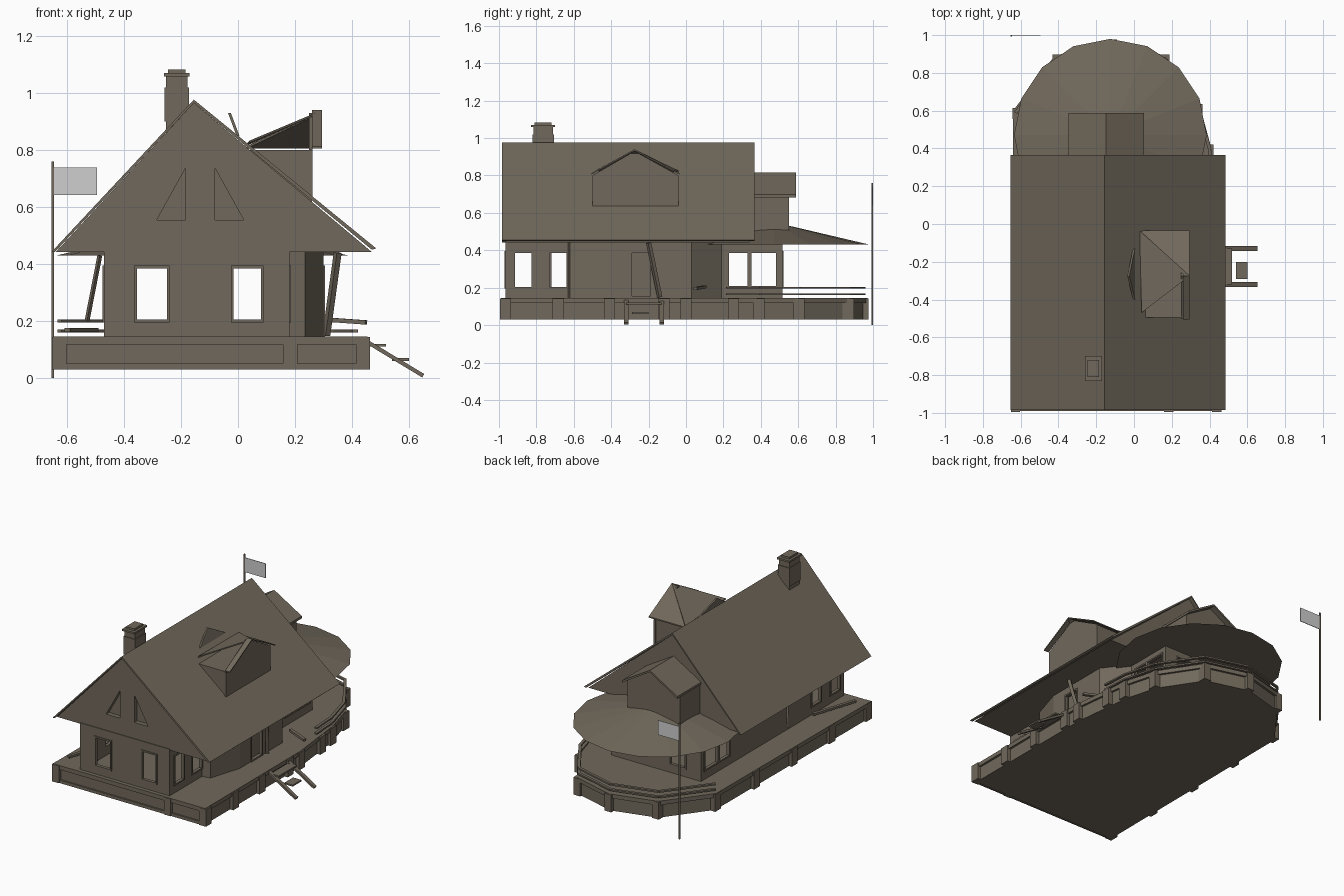
import bpy, bmesh, math
from mathutils import Vector

if "Cube" in bpy.data.objects:
    bpy.data.objects.remove(bpy.data.objects["Cube"])


def material(name, rgb):
    m = bpy.data.materials.new(name)
    m.diffuse_color = (*rgb, 1)
    m.use_nodes = True
    m.node_tree.nodes["Principled BSDF"].inputs["Base Color"].default_value = m.diffuse_color
    return m


WOOD = material("weathered brown", (0.165, 0.14, 0.106))
CLOTH = material("pale grey cloth", (0.62, 0.62, 0.62))


def finish(name, bm, mat):
    bmesh.ops.recalc_face_normals(bm, faces=bm.faces)
    me = bpy.data.meshes.new(name)
    bm.to_mesh(me)
    bm.free()
    me.materials.append(mat)
    ob = bpy.data.objects.new(name, me)
    bpy.context.collection.objects.link(ob)
    return ob


def prism(name, pts, vec, mat=WOOD):
    """Extrude a flat outline along a vector."""
    bm = bmesh.new()
    f = bm.faces.new([bm.verts.new(p) for p in pts])
    new = bmesh.ops.extrude_face_region(bm, geom=[f])["geom"]
    vs = [v for v in new if isinstance(v, bmesh.types.BMVert)]
    bmesh.ops.translate(bm, vec=Vector(vec), verts=vs)
    if not f.is_valid or len(bm.faces) < len(pts) + 2:
        bm.faces.ensure_lookup_table()
        bmesh.ops.holes_fill(bm, edges=bm.edges)
    return finish(name, bm, mat)


def box(name, x0, x1, y0, y1, z0, z1, mat=WOOD):
    return prism(name, [(x0, y0, z0), (x1, y0, z0), (x1, y1, z0), (x0, y1, z0)],
                 (0, 0, z1 - z0), mat)


def beam(name, a, b, w=0.012, h=0.012, mat=WOOD):
    """Square bar between two points."""
    a, b = Vector(a), Vector(b)
    d = (b - a).normalized()
    s = d.cross(Vector((0, 0, 1)))
    s = Vector((1, 0, 0)) if s.length < 0.01 else s.normalized()
    u = s.cross(d)
    pts = [a + s * i * w / 2 + u * j * h / 2 for i, j in ((-1, -1), (1, -1), (1, 1), (-1, 1))]
    return prism(name, pts, b - a, mat)


def wall(name, a, b, openings=(), z0=0.145, z1=0.45, t=0.015):
    """Wall from a to b, with (start, end, bottom, top) openings along it."""
    a, b = Vector((*a, 0)), Vector((*b, 0))
    d = (b - a).normalized()
    n = Vector((d.y, -d.x, 0))          # outward side

    def piece(nm, s0, s1, lo, hi, off=0.0, th=t):
        p = [a + d * s + n * o + Vector((0, 0, lo)) for s, o in
             ((s0, off), (s1, off), (s1, off - th), (s0, off - th))]
        prism(nm, p, (0, 0, hi - lo))

    s = 0
    for o0, o1, lo, hi in openings:
        piece(name, s, o0, z0, z1)
        piece(name + "_lintel", o0, o1, hi, z1)
        if lo > z0:
            piece(name + "_sill", o0, o1, z0, lo)
        e = 0.01
        for q in ((o0 - e, o0, lo - e, hi + e), (o1, o1 + e, lo - e, hi + e),
                  (o0, o1, hi, hi + e), (o0, o1, lo - e, lo)):
            piece("window_frame", *q, off=0.006, th=0.012)
        s = o1
    piece(name, s, (b - a).length, z0, z1)


# Deck: skirt, floor and posts
outline = [(-0.65, -0.99), (0.455, -0.99), (0.455, 0.0), (0.41, 0.4), (0.35, 0.62),
           (0.17, 0.89), (-0.12, 0.97), (-0.42, 0.89), (-0.64, 0.6)]
prism("deck_skirt", [(-0.1 + (x + 0.1) * 0.975, y * 0.985, 0.03) for x, y in outline], (0, 0, 0.1))
prism("deck_floor", [(x, y, 0.118) for x, y in outline], (0, 0, 0.027))
posts = outline + [(0.455, y) for y in (-0.7, -0.42, -0.12)] + \
    [(-0.65, y) for y in (-0.6, -0.2, 0.2)] + [(0.43, 0.26), (0.19, -0.99)]
for x, y in posts:
    cx, cy = x * 0.965, y * 0.975
    box("deck_post", cx - 0.025, cx + 0.025, cy - 0.03, cy + 0.03, 0.03, 0.143)
box("front_base_board", -0.65, 0.455, -0.99, -0.98, 0.03, 0.05)

# Railings round the back of the deck
for z in (0.165, 0.2):
    path = [(0.42, 0.22)] + outline[3:]
    for p, q in zip(path, path[1:]):
        k = 0.98
        beam("deck_rail", (p[0] * k, p[1] * k, z), (q[0] * k, q[1] * k, z), 0.018, 0.01)
beam("side_rail", (-0.6, -0.9, 0.168), (-0.5, -0.6, 0.168), 0.02, 0.014)
beam("left_leaning_post", (-0.53, -0.3, 0.2), (-0.485, -0.35, 0.43))
beam("right_leaning_post", (0.31, -0.14, 0.15), (0.35, -0.2, 0.44), 0.02, 0.02)
beam("porch_rail", (0.31, 0.1, 0.205), (0.45, 0.05, 0.195), 0.02, 0.015)

# Walls, anticlockwise from the front left corner
L, H = 0.205, 0.385
wall("front_wall", (-0.47, -0.965), (0.18, -0.965), [(0.115, 0.22, L, H), (0.455, 0.55, L, H)])
wall("front_right_wall", (0.18, -0.965), (0.18, -0.63), [(0.05, 0.14, L, H), (0.235, 0.325, L, H)])
wall("bay_step_wall", (0.18, -0.63), (0.235, -0.62))
wall("bay_front_wall", (0.235, -0.62), (0.3, -0.41))
wall("bay_wall", (0.3, -0.41), (0.3, 0.03), [(0.12, 0.22, 0.155, H)])
wall("bay_back_wall", (0.3, 0.03), (0.18, 0.19))
wall("back_right_wall", (0.18, 0.19), (0.18, 0.515), [(0.04, 0.14, 0.21, H), (0.16, 0.29, 0.21, H)])
wall("back_wall", (0.18, 0.515), (-0.47, 0.515), [(0.1, 0.195, L, H), (0.43, 0.535, L, H)])
wall("left_wall", (-0.47, 0.515), (-0.47, -0.965),
     [(0.035, 0.165, 0.21, H), (0.185, 0.285, 0.21, H), (1.145, 1.235, L, H), (1.34, 1.43, L, H)])
box("bay_door", 0.27, 0.28, -0.29, -0.19, 0.15, 0.385)

# Main roof: gable body with two roof slabs
ridge, left, right = (-0.155, 0.965), (-0.64, 0.442), (0.47, 0.442)
body = prism("gable_body", [(x, -0.96, z) for x, z in (left, right, ridge)], (0, 1.3, 0))
for name, pts in (("left_roof", [(-0.655, 0.442), (-0.643, 0.442), (-0.155, 0.965), (-0.155, 0.977)]),
                  ("right_roof", [(0.47, 0.45), (0.485, 0.455), (-0.155, 0.977), (-0.155, 0.965)])):
    prism(name, [(x, -0.985, z) for x, z in pts], (0, 1.35, 0))

# Triangular gable windows, sunk into the front
for i, tri in enumerate(([(-0.285, 0.555), (-0.185, 0.555), (-0.185, 0.735)],
                         [(-0.08, 0.555), (0.02, 0.555), (-0.08, 0.735)])):
    cut = prism("gable_window_cutter", [(x, -1.02, z) for x, z in tri], (0, 0.09, 0))
    cut.hide_render = True
    cut.hide_viewport = True
    mod = body.modifiers.new("gable_window_%d" % i, "BOOLEAN")
    mod.operation = "DIFFERENCE"
    mod.solver = "EXACT"
    mod.object = cut

# Right dormer: pentagon body, partly open roof
box("right_dormer_side", 0.0, 0.26, -0.495, -0.045, 0.62, 0.8)
prism("right_dormer_face", [(0.25, y, z) for y, z in
      ((-0.5, 0.635), (-0.04, 0.635), (-0.04, 0.8), (-0.275, 0.93), (-0.5, 0.8))], (0.012, 0, 0))
up = (0, 0, 0.008)
prism("right_dormer_back_slope", [(0.03, -0.035, 0.805), (0.295, -0.035, 0.805), (0.295, -0.275, 0.932)], up)
prism("right_dormer_top_slope", [(0.03, -0.035, 0.815), (0.295, -0.275, 0.932), (0.04, -0.47, 0.825)], up)
prism("right_dormer_verge", [(0.26, -0.275, 0.932), (0.295, -0.275, 0.932),
      (0.295, -0.505, 0.805), (0.26, -0.505, 0.805)], up)
prism("right_dormer_ridge_flap", [(-0.005, -0.13, 0.85), (-0.005, -0.4, 0.85), (-0.035, -0.275, 0.93)], (0.01, 0, 0))

# Back dormer
mid = -0.148
prism("back_dormer_body", [(x, 0.3, z) for x, z in ((-0.34, 0.48), (0.04, 0.48), (0.04, 0.69),
      (mid, 0.8), (-0.34, 0.69))], (0, 0.25, 0))
for s in (-1, 1):
    prism("back_dormer_roof", [(mid + s * x, 0.3, z) for x, z in
          ((0, 0.803), (0, 0.815), (0.2, 0.697), (0.2, 0.682))], (0, 0.287, 0))

# Rounded porch roof: low cone with a flat underside
bm = bmesh.new()
bmesh.ops.create_cone(bm, cap_ends=True, segments=16, radius1=0.51, radius2=0.02, depth=0.115)
bmesh.ops.translate(bm, vec=(-0.125, 0.47, 0.488), verts=bm.verts)
finish("porch_roof", bm, WOOD)

# Chimney with stepped cap
box("chimney_stack", -0.252, -0.178, -0.815, -0.71, 0.86, 1.06)
box("chimney_shoulder", -0.258, -0.172, -0.82, -0.705, 0.9, 1.02)
prism("chimney_cap", [(-0.26, -0.83, 1.058), (-0.17, -0.83, 1.058), (-0.17, -0.7, 1.058),
      (-0.26, -0.7, 1.058)], (0, 0, 0.012))
box("chimney_top", -0.245, -0.185, -0.81, -0.72, 1.07, 1.083)

# Steps on the right
for y in (-0.32, -0.13):
    beam("stair_stringer", (0.44, y, 0.135), (0.65, y, 0.008), 0.025, 0.014)
for x, z in ((0.49, 0.12), (0.57, 0.07)):
    box("stair_tread", x - 0.03, x + 0.03, -0.29 if x > 0.5 else -0.32, -0.2 if x > 0.5 else -0.13, z - 0.01, z)

# Flagpole and flag
box("flag_pole", -0.655, -0.645, 0.992, 1.0, 0, 0.76)
box("flag", -0.645, -0.495, 0.994, 0.998, 0.643, 0.738, CLOTH)
